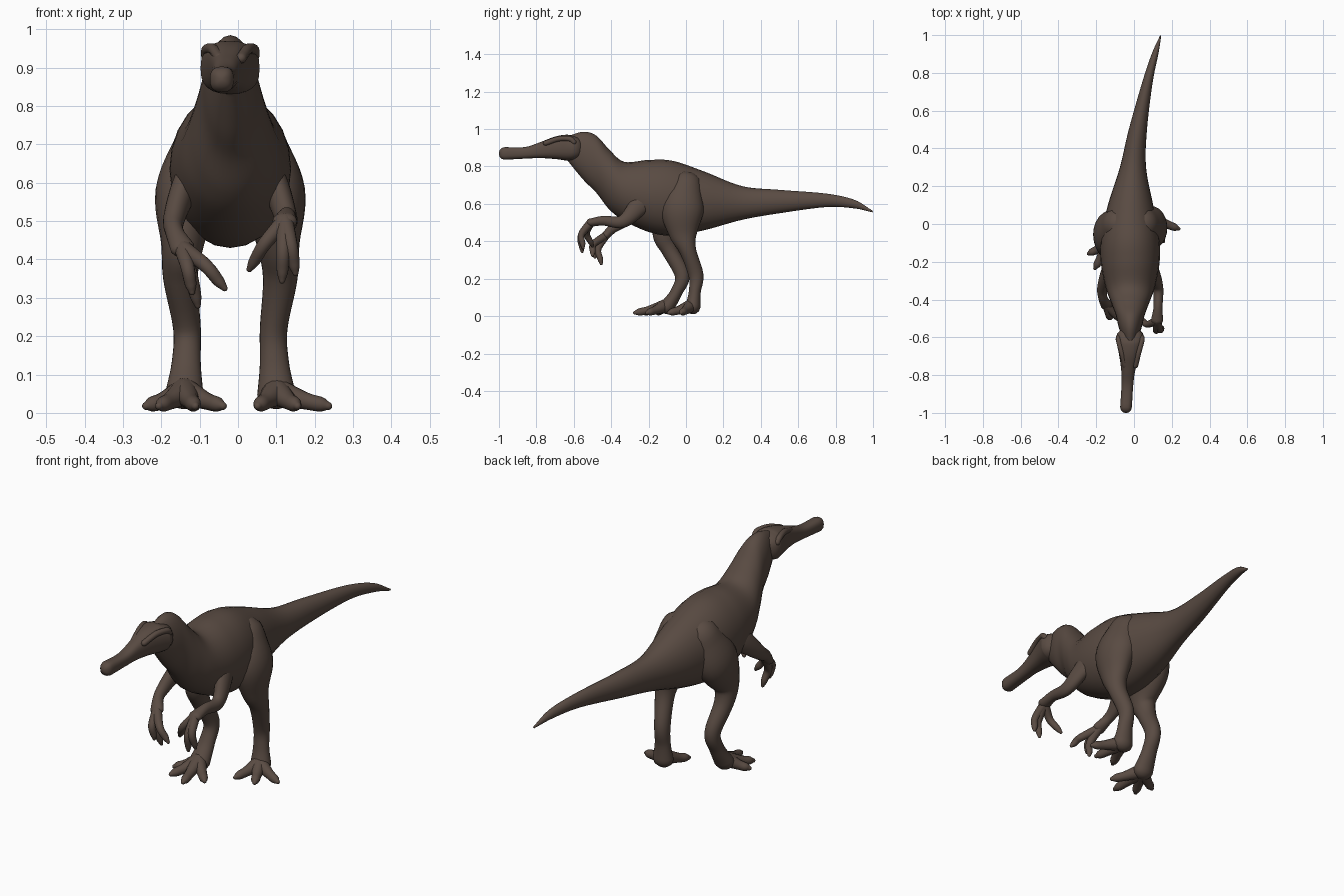
import bpy, bmesh, math
from mathutils import Vector

if "Cube" in bpy.data.objects:
    bpy.data.objects.remove(bpy.data.objects["Cube"])

# One skin colour
HIDE = (0.1, 0.07, 0.055, 1)
skin = bpy.data.materials.new("dark_brown_hide")
skin.use_nodes = True
skin.diffuse_color = HIDE
skin.node_tree.nodes["Principled BSDF"].inputs["Base Color"].default_value = HIDE

MIDLINE = -0.02
SIDES = {"left": 1, "right": -1}


def refine(stations, steps=6):
    """Catmull-Rom interpolation of (x, y, z, half_width, half_depth)."""
    points = [Vector(p) for p in stations]
    points = [2 * points[0] - points[1]] + points + [2 * points[-1] - points[-2]]
    smooth = []
    for before, start, end, after in zip(points, points[1:], points[2:], points[3:]):
        for i in range(steps):
            t = i / steps
            slope_in, slope_out = (end - before) / 2, (after - start) / 2
            blend = t * t * (3 - 2 * t)
            smooth.append(start.lerp(end, blend)
                          + slope_in * t * (1 - t) ** 2
                          - slope_out * t * t * (1 - t))
    return smooth + [points[-2]]


def dome(ring, sign):
    """Shrinking rings that round off one end of a loft."""
    centre, along, across, up, width, depth = ring
    reach = sign * min(width, depth)
    return [(centre + along * reach * math.sin(k), along, across, up,
             width * math.cos(k), depth * math.cos(k)) for k in (0.5, 1, 1.4)]


def signed_power(value, power):
    return math.copysign(abs(value) ** (2 / power), value)


def loft(name, stations, upright=False, power=2, sides=24):
    """Skin oval rings along a path; upright keeps every ring in an x-z plane."""
    stations = refine(stations)
    path = [s.xyz for s in stations]
    heading = (path[-1] - path[0]).normalized()
    reference = Vector((0, 1, 0)) if abs(heading.x) > 0.8 else Vector((1, 0, 0))
    rings = []
    for i, station in enumerate(stations):
        along = (path[min(i + 1, len(path) - 1)] - path[max(i - 1, 0)]).normalized()
        if upright:
            along = Vector((0, 1, 0))
        across = (reference - along * reference.dot(along)).normalized()
        rings.append((path[i], along, across, along.cross(across), station[3], station[4]))
    rings = dome(rings[0], -1)[::-1] + rings + dome(rings[-1], 1)

    bm = bmesh.new()
    loops = []
    for centre, along, across, up, width, depth in rings:
        angles = [math.tau * k / sides for k in range(sides)]
        loops.append([bm.verts.new(centre
                                   + across * width * signed_power(math.cos(a), power)
                                   + up * depth * signed_power(math.sin(a), power))
                      for a in angles])
    for low, high in zip(loops, loops[1:]):
        for k in range(sides):
            bm.faces.new((low[k - 1], low[k], high[k], high[k - 1]))
    bm.faces.new(loops[0])
    bm.faces.new(loops[-1])
    bmesh.ops.recalc_face_normals(bm, faces=bm.faces)
    mesh = bpy.data.meshes.new(name)
    bm.to_mesh(mesh)
    bm.free()
    mesh.materials.append(skin)
    part = bpy.data.objects.new(name, mesh)
    bpy.context.collection.objects.link(part)
    bpy.ops.object.select_all(action='DESELECT')
    part.select_set(True)
    bpy.context.view_layer.objects.active = part
    bpy.ops.object.shade_smooth_by_angle(angle=math.radians(50))


def trunk(name, profile, centre, breadth, **options):
    """Loft a side profile of (y, top, bottom) with rules for centre and width."""
    loft(name, [(centre(y), y, (top + low) / 2, breadth(y, (top - low) / 2), (top - low) / 2)
                for y, top, low in profile], upright=True, **options)


def spine_x(y):
    """The tail swings to the left in a parabola."""
    return MIDLINE + 0.162 * max(y, 0) ** 2


def body_breadth(y, half_height):
    """Slim neck, full chest, then torso and tail."""
    fullness = min(max((y + 0.5) / 0.17, 0), 1)
    chest = max(1 - abs(y + 0.3) / 0.2, 0)
    return half_height * (0.47 + 0.3 * fullness + 0.08 * chest * fullness)


# Neck, torso and tail in one sweep
trunk("body", [
    (-0.64, 0.96, 0.84), (-0.55, 0.985, 0.73), (-0.48, 0.965, 0.66),
    (-0.41, 0.89, 0.57), (-0.33, 0.825, 0.51), (-0.2, 0.835, 0.45),
    (-0.07, 0.83, 0.43), (0.1, 0.772, 0.46), (0.3, 0.695, 0.515),
    (0.5, 0.675, 0.55), (0.75, 0.655, 0.583), (0.9, 0.622, 0.576),
    (0.995, 0.565, 0.555)], spine_x, body_breadth)


def head_x(y):
    return MIDLINE + 0.06 * (y + 0.6)


def head_breadth(y, half_height):
    """Parallel snout that flares into wide cheeks."""
    flare = min(max((y + 0.84) / 0.23, 0), 1)
    return 0.031 + 0.046 * flare ** 1.6


# Long narrow snout and cheeks
trunk("head", [
    (-0.97, 0.903, 0.836), (-0.86, 0.904, 0.842), (-0.78, 0.93, 0.845),
    (-0.7, 0.96, 0.84), (-0.64, 0.97, 0.832), (-0.61, 0.965, 0.832)],
    head_x, head_breadth, power=2.6)

# Brow over each cheek, sinking into the snout
for side, sign in SIDES.items():
    loft(side + "_brow", [
        (MIDLINE + sign * out, y, z, 0.014, 0.014)
        for out, y, z in ((0.028, -0.75, 0.925), (0.045, -0.68, 0.948),
                          (0.061, -0.62, 0.947), (0.062, -0.6, 0.93))], sides=14)


def limb(name, sign, joints, girths):
    """Joints are (distance from midline, y, z); girths are (width, depth)."""
    loft(name, [(MIDLINE + sign * out, y, z, *girth)
                for (out, y, z), girth in zip(joints, girths)])


# Legs share hip, thigh, thigh base, knee, heel, ankle and foot; the stride differs
leg_out = (0.07, 0.112, 0.125, 0.13, 0.113, 0.115, 0.12)
leg_height = (0.7, 0.57, 0.44, 0.35, 0.22, 0.13, 0.05)
leg_girths = [(0.075, 0.085), (0.084, 0.115), (0.056, 0.076), (0.045, 0.045),
              (0.036, 0.04), (0.038, 0.032), (0.05, 0.04)]
stride = {"left": (0, -0.02, -0.015, 0.01, 0.053, 0.047, 0.037),
          "right": (0, -0.05, -0.105, -0.085, -0.02, -0.05, -0.1)}
for side, sign in SIDES.items():
    limb(side + "_leg", sign, zip(leg_out, stride[side], leg_height), leg_girths)


def digit(name, base, tip, thick, arch, root=1.25):
    """One finger or toe, arched at the middle and tapering to its tip."""
    middle = base.lerp(tip, 0.55) + arch
    near_tip = base.lerp(tip, 0.85) + arch / 3
    loft(name, [(*point, thick * taper, thick * taper) for point, taper in
                ((base, root), (middle, 1), (near_tip, 0.85), (tip, 0.45))], sides=14)


# Toes fan out from each foot as (angle, length)
toes = {"left": ((-22, 0.13), (25, 0.13), (69, 0.145)),
        "right": ((-65, 0.11), (-28, 0.14), (10, 0.165), (46, 0.14))}
for side, sign in SIDES.items():
    base = Vector((MIDLINE + sign * leg_out[-1], stride[side][-1] - 0.01, 0.055))
    for i, (degrees, length) in enumerate(toes[side]):
        a = math.radians(degrees)
        tip = base + Vector((length * math.sin(a), -length * math.cos(a), -0.037))
        digit(f"{side}_toe_{i + 1}", base, tip, 0.023, Vector((0, 0, -0.003)), root=1.6)

# Arms share shoulder, upper arm and elbow; the hands reach differently
upper_arm = [(0.09, -0.2, 0.65), (0.122, -0.26, 0.58), (0.147, -0.34, 0.505)]
arm_girths = [(0.035, 0.065), (0.034, 0.052), (0.028, 0.034), (0.024, 0.026), (0.032, 0.022)]
hands = {"left": [(0.147, -0.44, 0.51), (0.142, -0.51, 0.5)],
         "right": [(0.145, -0.39, 0.47), (0.125, -0.43, 0.43)]}
fingertips = {"left": [(0.15, -0.55, 0.365), (0.115, -0.555, 0.345), (0.03, -0.5, 0.375)],
              "right": [(-0.105, -0.453, 0.28), (-0.12, -0.487, 0.315), (-0.035, -0.5, 0.325)]}
for side, sign in SIDES.items():
    limb(side + "_arm", sign, upper_arm + hands[side], arm_girths)
    out, y, z = hands[side][-1]
    palm = Vector((MIDLINE + sign * out, y, z))
    for i, tip in enumerate(fingertips[side]):
        digit(f"{side}_finger_{i + 1}", palm, Vector(tip), 0.018, Vector((0, -0.027, 0.012)))
